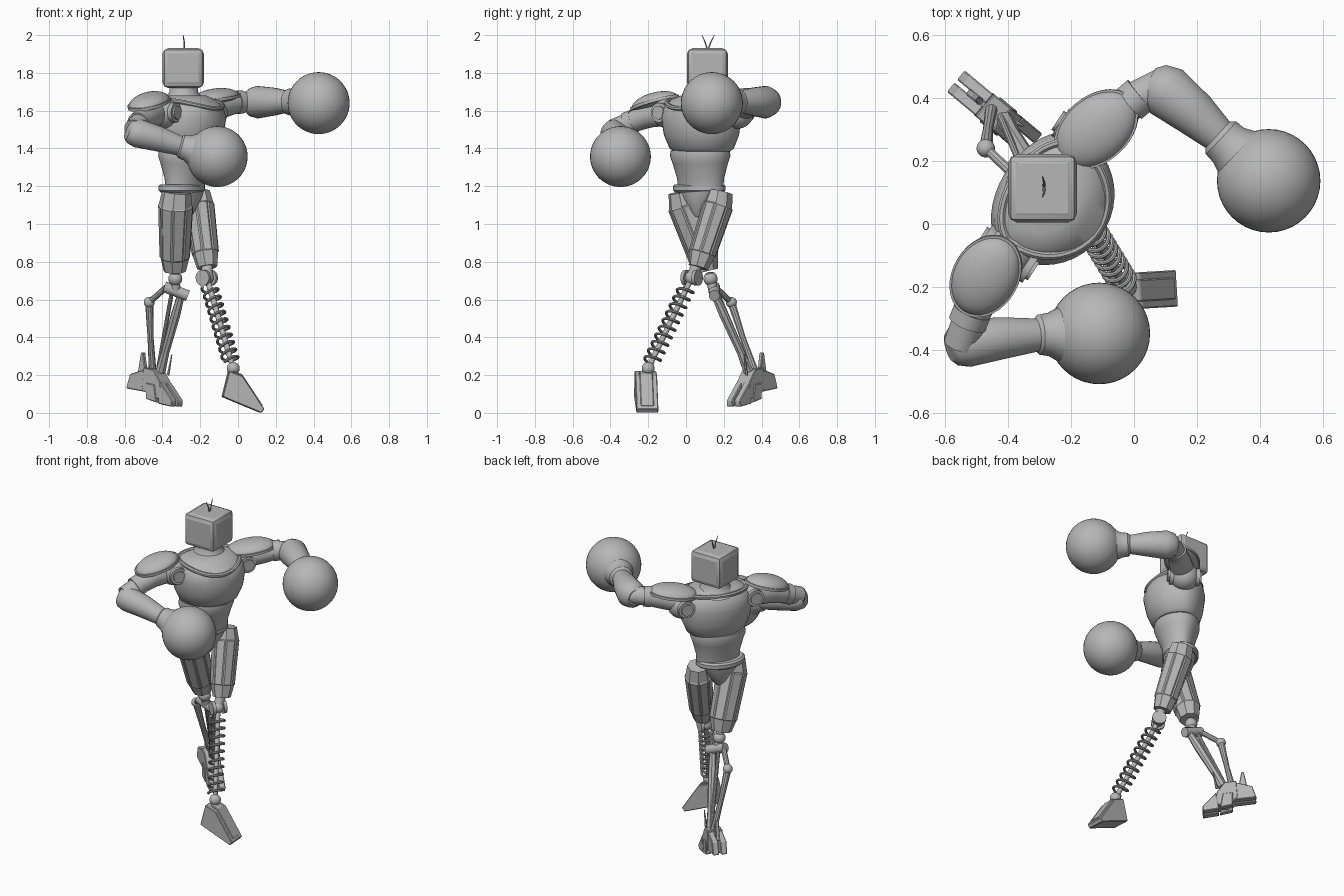
import bpy, bmesh, math
from mathutils import Vector, Matrix

if "Cube" in bpy.data.objects:
    bpy.data.objects.remove(bpy.data.objects["Cube"], do_unlink=True)

grey = bpy.data.materials.new("plain_grey")
grey.use_nodes = True
grey.diffuse_color = (0.47, 0.47, 0.47, 1)
for node in grey.node_tree.nodes:
    if node.type == "BSDF_PRINCIPLED":
        node.inputs["Base Color"].default_value = (0.47, 0.47, 0.47, 1)

UP = Vector((0, 0, 1))
LEFT = Vector((0.55, 0.835, 0)).normalized()      # body's own left
FRONT = Vector((LEFT.y, -LEFT.x, 0))              # way the chest faces


def finish(name, bm, angle=35):
    """Turn a bmesh into an object, smooth with sharp edges kept."""
    bmesh.ops.recalc_face_normals(bm, faces=bm.faces)
    for f in bm.faces:
        f.smooth = angle > 0
    for e in bm.edges:
        e.smooth = len(e.link_faces) == 2 and e.calc_face_angle(0) < math.radians(angle)
    mesh = bpy.data.meshes.new(name)
    bm.to_mesh(mesh)
    bm.free()
    mesh.materials.append(grey)
    ob = bpy.data.objects.new(name, mesh)
    bpy.context.collection.objects.link(ob)
    return ob


def limb(name, pts, radii, n=20, ref=UP, back=1.0, closed=False, angle=35, panels=False):
    """Sweep an elliptical section along points."""
    bm = bmesh.new()
    pts = [Vector(p) for p in pts]
    if not isinstance(radii, (list, tuple)):
        radii = [radii] * len(pts)
    count, rings = len(pts), []
    for i, p in enumerate(pts):
        if closed:
            t = pts[(i + 1) % count] - pts[i - 1]
        else:
            t = pts[min(i + 1, count - 1)] - pts[max(i - 1, 0)]
        t.normalize()
        u = Vector(ref).cross(t).normalized()
        v = t.cross(u)
        a, b = radii[i] if isinstance(radii[i], tuple) else (radii[i], radii[i])
        ring = []
        for k in range(n):
            w = 2 * math.pi * (k + 0.5) / n
            s = math.sin(w) * (back if math.sin(w) < 0 else 1)
            ring.append(bm.verts.new(p + u * a * math.cos(w) + v * b * s))
        rings.append(ring)
    sides = []
    for i in range(count if closed else count - 1):
        r, q = rings[i], rings[(i + 1) % count]
        for k in range(n):
            j = (k + 1) % n
            sides.append(bm.faces.new((r[k], r[j], q[j], q[k])))
    if not closed:
        bm.faces.new(rings[0])
        bm.faces.new(rings[-1])
    if panels:
        bmesh.ops.recalc_face_normals(bm, faces=bm.faces)
        long_faces = [f for f in sides if f.calc_area() > 0.008]
        bmesh.ops.inset_individual(bm, faces=long_faces, thickness=0.009, depth=0.006)
    return finish(name, bm, angle)


def ball(name, loc, r):
    bm = bmesh.new()
    bmesh.ops.create_uvsphere(bm, u_segments=40, v_segments=24, radius=r)
    bmesh.ops.translate(bm, verts=bm.verts, vec=loc)
    return finish(name, bm)


def raised_box(name, loc, size, bevel, rim, rise):
    """Bevelled box with a raised, tapered panel on each large face."""
    bm = bmesh.new()
    bmesh.ops.create_cube(bm, size=1)
    bmesh.ops.scale(bm, verts=bm.verts, vec=size)
    bmesh.ops.bevel(bm, geom=bm.edges[:], offset=bevel, segments=2, affect="EDGES", profile=0.5)
    big = [f for f in bm.faces if f.calc_area() > 0.01]
    bmesh.ops.inset_individual(bm, faces=big, thickness=rim, depth=rise)
    bmesh.ops.translate(bm, verts=bm.verts, vec=loc)
    return finish(name, bm, 25)


def wedge(name, profile, origin, along, half, shift=0):
    """Convex block from a side profile (distance, height) and a half width."""
    bm = bmesh.new()
    along = Vector(along).normalized()
    side = UP.cross(along)
    for d, z in profile:
        for s in (-half, half):
            bm.verts.new(Vector(origin) + along * d + UP * z + side * (s + shift))
    out = bmesh.ops.convex_hull(bm, input=bm.verts[:])
    loose = {g for g in out["geom_interior"] + out["geom_unused"] if isinstance(g, bmesh.types.BMVert)}
    bmesh.ops.delete(bm, geom=list(loose), context="VERTS")
    bmesh.ops.dissolve_limit(bm, angle_limit=0.03, verts=bm.verts[:], edges=bm.edges[:])
    bmesh.ops.bevel(bm, geom=bm.edges[:], offset=0.004, segments=1, affect="EDGES")
    return finish(name, bm, 0)


def shoulder_pad(name, loc, along, size):
    """Domed cap with a lip round its rim."""
    x = Vector(along).normalized()
    y = UP.cross(x).normalized()
    frame = Matrix((x, y, x.cross(y))).transposed().to_4x4()
    bm = bmesh.new()
    bmesh.ops.create_uvsphere(bm, u_segments=36, v_segments=20, radius=1)
    for v in bm.verts:
        if v.co.z < -0.01:
            v.co.z *= 0.5
    bmesh.ops.create_cone(bm, cap_ends=True, segments=36, radius1=1.05, radius2=1.05, depth=0.3)
    bmesh.ops.scale(bm, verts=bm.verts, vec=size)
    bmesh.ops.transform(bm, matrix=Matrix.Translation(loc) @ frame, verts=bm.verts)
    return finish(name, bm)


def upright(name, centre, rows, back=1.0):
    """Stack of sections (height, half width, half depth) turned with the body."""
    return limb(name, [(*centre, z) for z, a, b in rows], [(a, b) for z, a, b in rows],
                n=40, ref=FRONT, back=back)


# Head with raised panels and two hairs
raised_box("head", (-0.29, 0.113, 1.825), (0.21, 0.208, 0.202), 0.016, 0.012, 0.005)
for tag, y in (("front", 0.085), ("back", 0.15)):
    limb("hair_" + tag, [(-0.285, 0.115, 1.92), (-0.285, (y + 0.115) / 2, 1.965), (-0.29, y, 2.0)],
         [0.005, 0.004, 0.002], n=6, ref=(1, 0, 0))

# Torso, flatter behind
hub = (-0.28, 0.09)
upright("chest", hub, [(1.385, .16, .15), (1.40, .18, .17), (1.47, .21, .2), (1.56, .222, .217),
                       (1.62, .21, .2), (1.66, .175, .15), (1.68, .12, .11)], back=0.68)
upright("neck", (-0.287, 0.11), [(1.64, .13, .12), (1.675, .095, .09), (1.70, .078, .076), (1.74, .075, .073)])
collar = []
for k in range(48):
    w = 2 * math.pi * k / 48
    s = math.sin(w)
    spot = Vector((*hub, 1.655 - 0.045 * max(0, s) ** 2))
    collar.append(spot + LEFT * 0.188 * math.cos(w) + FRONT * s * (0.2 if s > 0 else 0.115))
limb("collar", collar, 0.013, n=8, closed=True)
upright("waist", (-0.288, 0.08), [(1.19, .132, .1), (1.24, .135, .108), (1.32, .155, .14),
                                  (1.36, .17, .155), (1.39, .165, .15)], back=0.75)
upright("belt", (-0.298, 0.07), [(1.168, .138, .098), (1.177, .15, .108), (1.2, .15, .108), (1.21, .138, .098)])
upright("pelvis", (-0.288, 0.075), [(1.04, .03, .045), (1.07, .05, .065), (1.14, .11, .09), (1.18, .132, .096)])

# Shoulders: ball, hinge drum and end discs on each side
for tag, sign in (("left", 1), ("right", -1)):
    c = Vector((*hub, 1.59)) + LEFT * 0.22 * sign
    ball(tag + "_shoulder_ball", c, 0.085)
    limb(tag + "_shoulder_drum", [c - FRONT * 0.09, c + FRONT * 0.09], 0.052, n=28)
    limb(tag + "_shoulder_disc", [c - FRONT * 0.1, c + FRONT * 0.1], 0.036, n=28)

# Arms and round gloves
shoulder_pad("left_shoulder_pad", (-0.12, 0.3, 1.665), (0.23, 0.2, 0.04), (0.145, 0.1, 0.052))
shoulder_pad("right_shoulder_pad", (-0.47, -0.165, 1.64), (-0.13, -0.22, -0.07), (0.135, 0.1, 0.055))
limb("left_upper_arm", [(-0.16, 0.27, 1.61), (-0.06, 0.345, 1.635), (0.0, 0.395, 1.645), (0.09, 0.44, 1.65)],
     [0.07, 0.066, 0.055, 0.055])
limb("left_arm_band", [(-0.015, 0.38, 1.643), (0.02, 0.41, 1.646)], 0.062)
limb("right_upper_arm", [(-0.42, -0.09, 1.59), (-0.475, -0.2, 1.575), (-0.52, -0.3, 1.535), (-0.55, -0.385, 1.5)],
     [0.07, 0.066, 0.055, 0.055])
limb("right_arm_band", [(-0.512, -0.275, 1.545), (-0.528, -0.315, 1.53)], 0.062)
limb("left_forearm", [(0.045, 0.45, 1.645), (0.068, 0.438, 1.645), (0.103, 0.42, 1.645), (0.195, 0.347, 1.648),
                      (0.265, 0.283, 1.648), (0.275, 0.274, 1.647), (0.3, 0.25, 1.646), (0.335, 0.22, 1.645)],
     [0.05, 0.075, 0.086, 0.073, 0.057, 0.071, 0.074, 0.094], n=24)
limb("right_forearm", [(-0.586, -0.392, 1.492), (-0.572, -0.388, 1.488), (-0.53, -0.378, 1.48), (-0.42, -0.362, 1.45),
                       (-0.31, -0.352, 1.415), (-0.3, -0.351, 1.412), (-0.27, -0.35, 1.403), (-0.225, -0.35, 1.39)],
     [0.045, 0.062, 0.076, 0.067, 0.053, 0.064, 0.069, 0.094], n=24)
ball("left_glove", (0.427, 0.137, 1.64), 0.164)
ball("right_glove", (-0.11, -0.347, 1.357), 0.161)

# Faceted thighs with raised panels
limb("right_thigh", [(-0.325, -0.02, 1.17), (-0.33, -0.008, 1.10), (-0.335, 0.095, 0.82), (-0.335, 0.112, 0.75)],
     [(0.072, 0.08), (0.088, 0.09), (0.08, 0.076), (0.06, 0.06)], n=8, ref=FRONT, angle=0, panels=True)
limb("left_thigh", [(-0.215, 0.185, 1.17), (-0.208, 0.17, 1.10), (-0.172, 0.085, 0.84), (-0.163, 0.065, 0.77)],
     [(0.062, 0.068), (0.078, 0.08), (0.07, 0.068), (0.053, 0.055)], n=8, ref=FRONT, angle=0, panels=True)

# Left lower leg: knee hinge, rod and coil spring
knee, ankle = Vector((-0.165, 0.03, 0.715)), Vector((-0.025, -0.2, 0.235))
ball("left_knee", knee, 0.036)
for k in (-1, 1):
    mid = knee + LEFT * 0.034 * k
    limb("left_knee_disc", [mid - LEFT * 0.01, mid + LEFT * 0.01], 0.042)
limb("left_knee_peg", [knee, (-0.163, 0.06, 0.79)], 0.03)
limb("spring_rod", [knee, ankle], 0.015, n=12, ref=(1, 0, 0))
axis = (ankle - knee).normalized()
cu = axis.cross(UP).normalized()
cv = axis.cross(cu)
turns, steps = 10, 18
coil = []
for k in range(turns * steps + 1):
    w = 2 * math.pi * k / steps
    spot = knee.lerp(ankle, 0.1 + 0.83 * k / (turns * steps))
    coil.append(spot + (cu * math.cos(w) + cv * math.sin(w)) * 0.042)
limb("coil_spring", coil, 0.0075, n=8, ref=axis)
ball("left_ankle", ankle, 0.034)

# Left foot
here, ahead = (0, -0.212, 0), (1, 0.06, 0)
wedge("left_foot", [(-.085, .085), (-.05, .222), (.022, .195), (.138, .02), (.12, 0)], here, ahead, 0.058)
wedge("left_foot_plate", [(-.03, .222), (.02, .205), (.132, .036), (.1, .04)], here, ahead, 0.035)

# Right lower leg: knee, cross bar and linkage rods
ball("right_knee", (-0.332, 0.13, 0.71), 0.037)
limb("right_knee_link", [(-0.332, 0.125, 0.74), (-0.33, 0.145, 0.64)], 0.025)
limb("right_cross_bar", [(-0.39, 0.15, 0.668), (-0.265, 0.15, 0.62)], 0.03, n=12)
limb("right_shin", [(-0.3, 0.15, 0.63), (-0.33, 0.2, 0.52), (-0.385, 0.29, 0.32), (-0.41, 0.33, 0.22)],
     [0.02, 0.026, 0.022, 0.028], n=8, ref=(1, 0, 0), angle=0)
limb("right_thin_rod", [(-0.35, 0.165, 0.64), (-0.425, 0.345, 0.22)], 0.011, n=10, ref=(1, 0, 0))
limb("right_link_upper", [(-0.38, 0.155, 0.665), (-0.47, 0.24, 0.585)], 0.016, n=10)
ball("right_link_joint", (-0.47, 0.24, 0.585), 0.029)
limb("right_link_lower", [(-0.47, 0.24, 0.585), (-0.463, 0.3, 0.4), (-0.452, 0.365, 0.22)],
     [0.022, 0.016, 0.02], n=10, ref=(1, 0, 0))

# Right foot on tiptoe: ankle block, split heel with fin, split toes
spot, toward = (-0.435, 0.345, 0), (0.77, -0.64, 0)
wedge("right_foot", [(.08, .075), (.065, .165), (.02, .23), (-.05, .24), (-.06, .13), (0, .075)], spot, toward, 0.046)
wedge("right_heel_fin", [(-.06, .2), (-.12, .2), (-.095, .32), (-.08, .32)], spot, toward, 0.012)
for k in (-1, 1):
    wedge("right_toe", [(.05, .05), (.145, .032), (.15, .065), (.07, .16)], spot, toward, 0.02, 0.027 * k)
    wedge("right_foot_side", [(-.03, .075), (.045, .055), (.03, .15), (-.03, .16)], spot, toward, 0.016, 0.035 * k)
    wedge("right_heel", [(-.03, .11), (-.17, .13), (-.145, .205), (-.05, .23)], spot, toward, 0.019, 0.025 * k)
limb("right_foot_spike", [(-0.37, 0.32, 0.2), (-0.35, 0.31, 0.31)], [0.008, 0.003], n=6)
